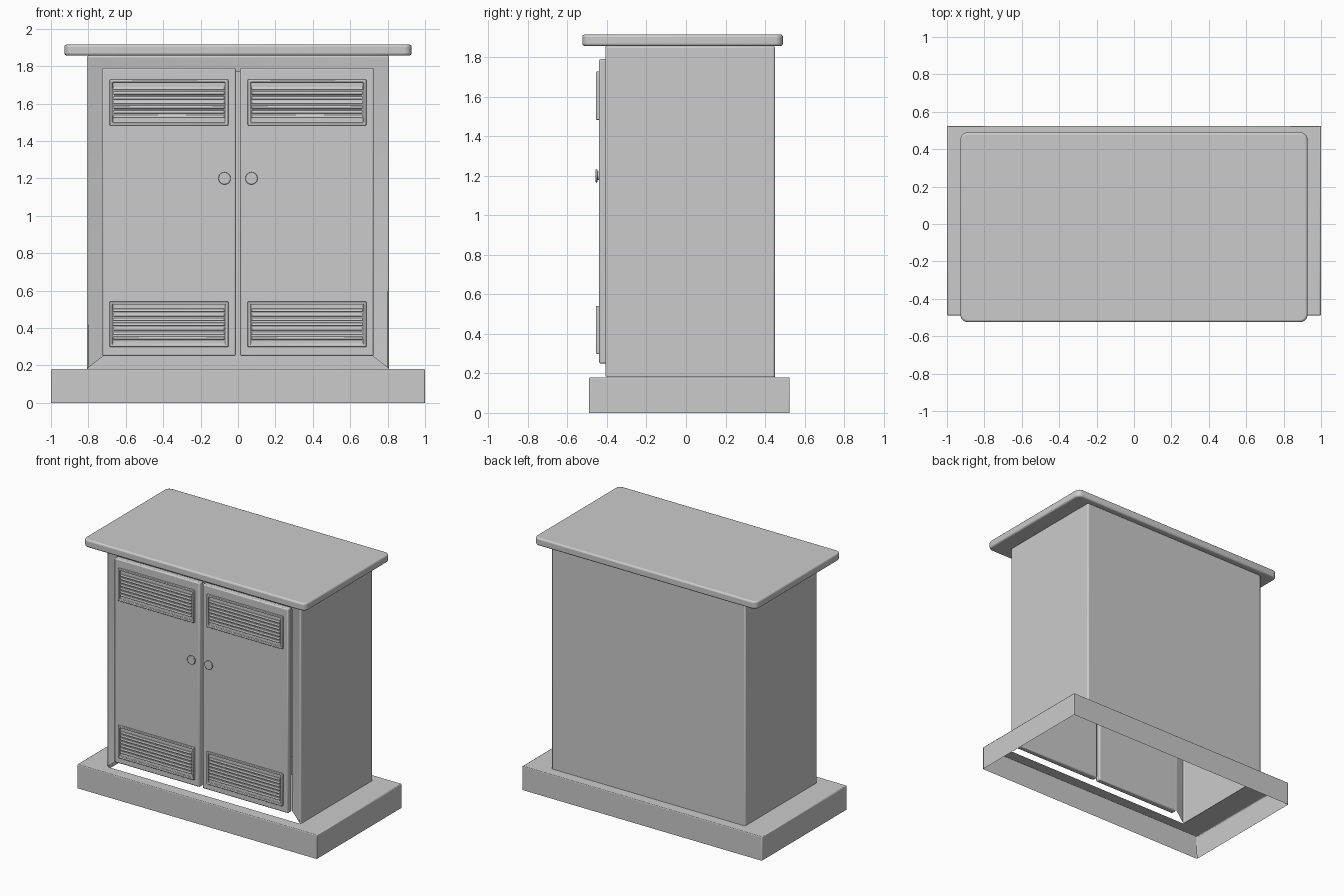
import bpy, bmesh
from math import pi
from mathutils import Matrix, Vector

if "Cube" in bpy.data.objects:
    bpy.data.objects.remove(bpy.data.objects["Cube"])


def finish(name, bm, bevel=0.0, segments=2, recalc=True):
    if recalc:
        bmesh.ops.recalc_face_normals(bm, faces=bm.faces[:])
    me = bpy.data.meshes.new(name)
    bm.to_mesh(me)
    bm.free()
    ob = bpy.data.objects.new(name, me)
    bpy.context.collection.objects.link(ob)
    bpy.ops.object.select_all(action='DESELECT')
    ob.select_set(True)
    bpy.context.view_layer.objects.active = ob
    if bevel:
        mod = ob.modifiers.new("edge_bevel", 'BEVEL')
        mod.width, mod.segments = bevel, segments
        mod.limit_method = 'ANGLE'
    bpy.ops.object.shade_smooth_by_angle()
    return ob


def add_box(bm, x0, x1, y0, y1, z0, z1, rot=0.0):
    m = (Matrix.Translation(((x0 + x1) / 2, (y0 + y1) / 2, (z0 + z1) / 2))
         @ Matrix.Rotation(rot, 4, 'X')
         @ Matrix.Diagonal((x1 - x0, y1 - y0, z1 - z0, 1)))
    return bmesh.ops.create_cube(bm, size=1, matrix=m)['verts']


def rect(bm, x, y0, y1, z):
    return [bm.verts.new(p) for p in ((-x, y0, z), (x, y0, z), (x, y1, z), (-x, y1, z))]


def mirrored(x0, x1, side):
    return (x0, x1) if side > 0 else (-x1, -x0)


# plinth: hollow below, with an opening under the cabinet
bm = bmesh.new()
rings = [rect(bm, 1.0, -0.49, 0.525, 0), rect(bm, 1.0, -0.49, 0.525, 0.18),
         rect(bm, 0.80, -0.405, 0.445, 0.18)]
for a, b in zip(rings, rings[1:]):
    for i in range(4):
        j = (i + 1) % 4
        bm.faces.new((a[i], a[j], b[j], b[i]))
finish("plinth", bm, 0.006)

# cabinet shell: open floor, front jambs folded slightly inwards
bm = bmesh.new()


def arch(x, y, z0, z1):
    return [bm.verts.new(p) for p in ((-x, y, z0), (-x, y, z1), (x, y, z1), (x, y, z0))]


inner = arch(0.72, -0.385, 0.25, 1.77)
front = arch(0.808, -0.41, 0.182, 1.857)
back = arch(0.808, 0.45, 0.182, 1.857)
for a, b in ((inner, front), (front, back)):
    for i in range(3):
        bm.faces.new((a[i], a[i + 1], b[i + 1], b[i]))
bm.faces.new(back)
finish("cabinet_shell", bm, 0.01)

# roof slab with rounded corners
bm = bmesh.new()
add_box(bm, -0.928, 0.928, -0.525, 0.49, 1.857, 1.915)
upright = [e for e in bm.edges if abs(e.verts[0].co.z - e.verts[1].co.z) > 0.01]
bmesh.ops.bevel(bm, geom=upright, offset=0.04, segments=5, profile=0.5, affect='EDGES')
finish("roof", bm, 0.012, 3)

for side, label in ((-1, "left"), (1, "right")):
    # door
    bm = bmesh.new()
    add_box(bm, *mirrored(0.012, 0.725, side), -0.44, -0.395, 0.25, 1.79)
    finish(label + "_door", bm, 0.008)

    # vents: recessed frame plus slats
    for pos, z0, z1 in (("lower", 0.298, 0.542), ("upper", 1.483, 1.728)):
        xa, xb = mirrored(0.052, 0.686, side)
        bm = bmesh.new()
        add_box(bm, xa, xb, -0.455, -0.435, z0, z1)
        bm.faces.ensure_lookup_table()
        face = min(bm.faces, key=lambda f: f.calc_center_median().y)
        bmesh.ops.inset_region(bm, faces=[face], thickness=0.02)
        hole = bmesh.ops.extrude_face_region(bm, geom=[face])
        bmesh.ops.delete(bm, geom=[face], context='FACES_ONLY')
        moved = [v for v in hole['geom'] if isinstance(v, bmesh.types.BMVert)]
        bmesh.ops.translate(bm, verts=moved, vec=Vector((0, 0.011, 0)))
        finish(f"{label}_{pos}_vent_frame", bm, 0.004)

        bm = bmesh.new()
        pitch = (z1 - z0 - 0.07) / 7
        for i in range(7):
            zc = z0 + 0.035 + (i + 0.5) * pitch
            add_box(bm, xa + 0.02, xb - 0.02, -0.453, -0.443,
                    zc - 0.0085, zc + 0.0085, -0.25)
        finish(f"{label}_{pos}_vent_slats", bm, 0.003)

    # knob: short neck and round cap
    bm = bmesh.new()
    for r, y0, y1 in ((0.022, -0.449, -0.438), (0.033, -0.458, -0.447)):
        m = Matrix.Translation((side * 0.072, (y0 + y1) / 2, 1.2)) @ Matrix.Rotation(pi / 2, 4, 'X')
        bmesh.ops.create_cone(bm, cap_ends=True, segments=32, radius1=r, radius2=r,
                              depth=y1 - y0, matrix=m)
    finish(label + "_knob", bm, 0.003)
